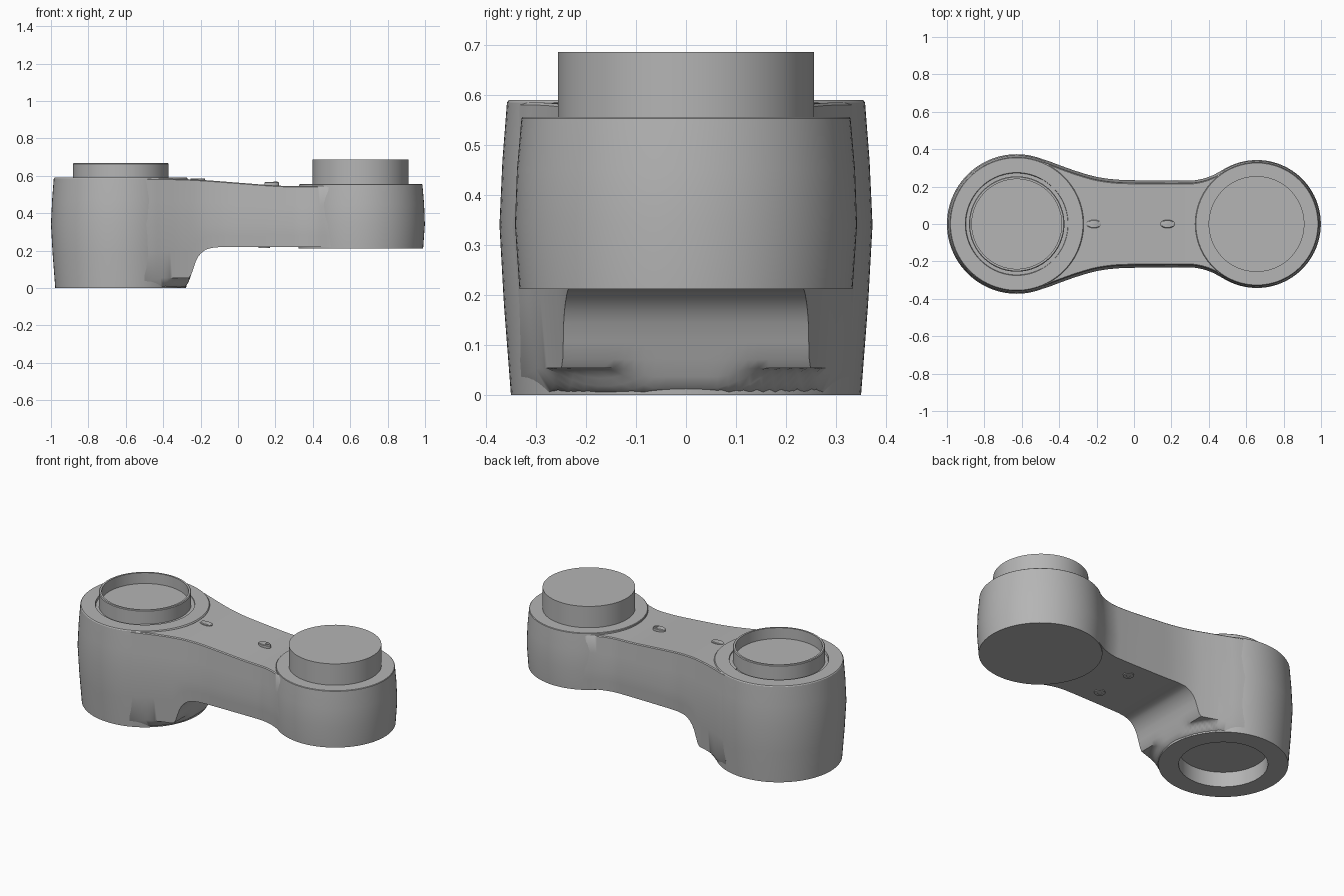
import bpy
import bmesh
import math

cube = bpy.data.objects.get("Cube")
if cube:
    bpy.data.objects.remove(cube)

grey = bpy.data.materials.new("satin_grey")
grey.use_nodes = True
COLOUR = (0.46, 0.46, 0.46, 1)
grey.diffuse_color = COLOUR
grey.node_tree.nodes["Principled BSDF"].inputs["Base Color"].default_value = COLOUR

BIG_X, SMALL_X, MID_Z = -0.627, 0.657, 0.34


def finish(name, bm, angle=30):
    bmesh.ops.recalc_face_normals(bm, faces=bm.faces)
    mesh = bpy.data.meshes.new(name)
    bm.to_mesh(mesh)
    bm.free()
    mesh.materials.append(grey)
    ob = bpy.data.objects.new(name, mesh)
    bpy.context.collection.objects.link(ob)
    bpy.ops.object.select_all(action='DESELECT')
    ob.select_set(True)
    bpy.context.view_layer.objects.active = ob
    bpy.ops.object.shade_smooth_by_angle(angle=math.radians(angle))
    return ob


def loft(bm, rings):
    """Bridge closed rings of points and cap both ends."""
    loops = [[bm.verts.new(p) for p in ring] for ring in rings]
    n = len(loops[0])
    for a, b in zip(loops, loops[1:]):
        for i in range(n):
            j = (i + 1) % n
            bm.faces.new((a[i], a[j], b[j], b[i]))
    bm.faces.new(loops[0])
    bm.faces.new(loops[-1])


def lathe(name, x, y, profile, stretch=1, steps=96):
    """Turn a (radius, height) profile round a vertical axis."""
    bm = bmesh.new()
    turn = [math.tau * i / steps for i in range(steps)]
    loft(bm, [[(x + stretch * r * math.cos(a), y + r * math.sin(a), z) for a in turn]
              for r, z in profile])
    return finish(name, bm)


def curve(points, x):
    """Smooth interpolation through (x, value) points."""
    if x <= points[0][0]:
        return points[0][1]
    if x >= points[-1][0]:
        return points[-1][1]

    def slope(i):
        a, b = points[max(i - 1, 0)], points[min(i + 1, len(points) - 1)]
        return (b[1] - a[1]) / (b[0] - a[0])
    i = max(k for k in range(len(points) - 1) if points[k][0] <= x)
    (x0, v0), (x1, v1) = points[i], points[i + 1]
    h = x1 - x0
    t = (x - x0) / h
    return ((1 + 2 * t) * (1 - t) ** 2 * v0 + t * (1 - t) ** 2 * h * slope(i)
            + t * t * (3 - 2 * t) * v1 + t * t * (t - 1) * h * slope(i + 1))


# Large drum: bored underneath, grooved top with a raised collar
lathe("large_drum", BIG_X, 0, [
    (0.24, 0.09), (0.24, 0), (0.35, 0), (0.364, 0.18), (0.373, MID_Z), (0.367, 0.47),
    (0.358, 0.585), (0.354, 0.59), (0.275, 0.59), (0.272, 0.578), (0.255, 0.578),
    (0.255, 0.664), (0.251, 0.668), (0.24, 0.668), (0.24, 0.602)])

# Small drum and its plain output cap
lathe("small_drum", SMALL_X, 0, [
    (0.333, 0.212), (0.342, MID_Z), (0.338, 0.45), (0.329, 0.553), (0.326, 0.556)])
lathe("output_cap", SMALL_X - 0.002, 0, [(0.256, 0.54), (0.256, 0.686)])

# Arm: waisted link whose underside sweeps down into the large drum
WIDTH = [(-0.5, 0.35), (-0.45, 0.334), (-0.4, 0.315), (-0.3, 0.28), (-0.2, 0.252),
         (-0.1, 0.238), (0, 0.234), (0.3, 0.232), (0.36, 0.24), (0.42, 0.26),
         (0.5, 0.302), (0.6, 0.335)]
TOP = [(-0.5, 0.585), (-0.35, 0.584), (-0.2, 0.578), (0, 0.563), (0.2, 0.548),
       (0.3, 0.545), (0.6, 0.545)]
UNDER = [(-0.29, 0.004), (-0.27, 0.02), (-0.245, 0.085), (-0.22, 0.155), (-0.18, 0.2),
         (-0.14, 0.214), (-0.1, 0.218), (0, 0.218)]


def half_width(x, z):
    drop = 0.016 * (z - MID_Z) / 0.25 if z > MID_Z else 0.023 * (MID_Z - z) / MID_Z
    return curve(WIDTH, x) - drop


def underside(x, y):
    r = math.hypot(x - BIG_X, y)
    if r < 0.3:
        return 0.25   # stay clear of the bore
    lip = min(max((r - 0.345) / 0.045, 0), 1)
    return max(curve(UNDER, x), 0.004 + 0.05 * lip * lip * (3 - 2 * lip))


def arm_section(x):
    cols = 24
    edge_z = underside(x, curve(WIDTH, x))
    w = half_width(x, edge_z)
    ys = [w * (2 * i / cols - 1) for i in range(cols + 1)]
    ring = [(x, y, underside(x, y)) for y in ys]
    ring[0], ring[-1] = (x, -w, edge_z), (x, w, edge_z)
    top = curve(TOP, x)
    side = [edge_z + (MID_Z - edge_z) * 0.5, MID_Z, (MID_Z + top) / 2, top - 0.005]
    rim = half_width(x, top)
    ring += [(x, half_width(x, z), z) for z in side]
    ring += [(x, rim - 0.005, top), (x, -rim + 0.005, top)]
    ring += [(x, -half_width(x, z), z) for z in reversed(side)]
    return ring


bm = bmesh.new()
STATIONS = 88
loft(bm, [arm_section(-0.5 + 1.1 * i / STATIONS) for i in range(STATIONS + 1)])
finish("arm", bm, 40)

# Oval buttons on top of the arm
for name, x, base, lift in (("rear_button", -0.215, 0.57, 0.586),
                            ("front_button", 0.18, 0.54, 0.566)):
    lathe(name, x, 0, [(0.022, base), (0.022, lift - 0.003), (0.019, lift)], 1.8, 32)
lathe("button_pip", 0.2, 0, [(0.011, 0.56), (0.011, 0.57)], 1, 24)

# Small screw plugs under the arm
for side, y in (("left", 0.12), ("right", -0.12)):
    lathe(side + "_plug", 0.14, y, [(0.03, 0.225), (0.03, 0.213), (0.012, 0.213),
                                    (0.012, 0.216)], 1, 32)
